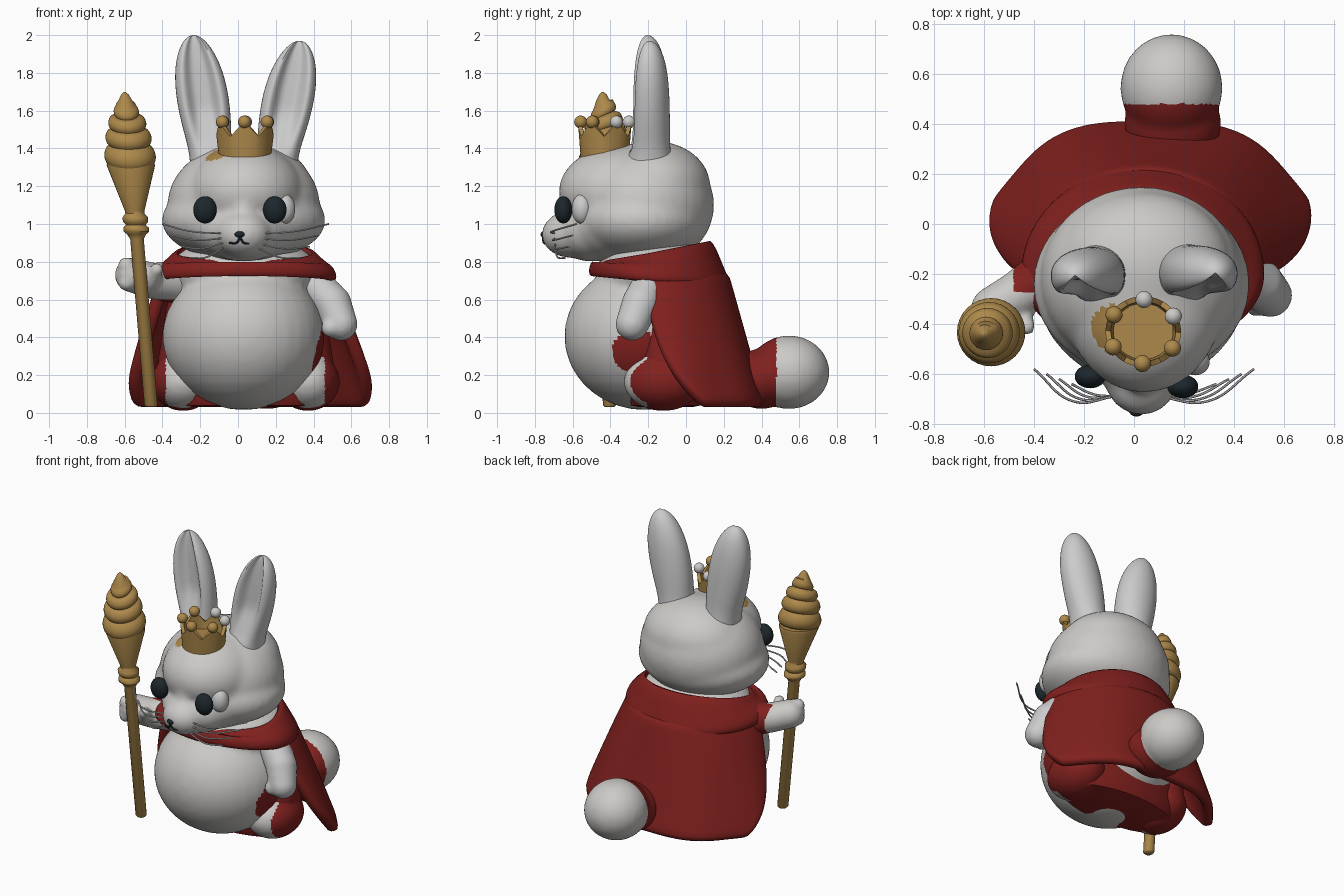
import bpy, bmesh, math
from math import sin, cos, pi, sqrt, radians
from mathutils import Vector, Matrix

if "Cube" in bpy.data.objects:
    bpy.data.objects.remove(bpy.data.objects["Cube"])


def material(name, rgb):
    m = bpy.data.materials.new(name)
    m.diffuse_color = (*rgb, 1)
    m.use_nodes = True
    m.node_tree.nodes["Principled BSDF"].inputs["Base Color"].default_value = m.diffuse_color
    return m


RED = material("red_cloth", (0.22, 0.015, 0.013))
GOLD = material("gold", (0.42, 0.25, 0.07))
BLACK = material("black", (0.012, 0.02, 0.025))
GREY = material("fur", (0.6, 0.59, 0.57))


def add(name, mesh, mat=None):
    ob = bpy.data.objects.new(name, mesh)
    bpy.context.collection.objects.link(ob)
    if mat:
        mesh.materials.append(mat)
    return ob


def bake(ob, angle=50):
    """Turn modifiers or a curve into a plain smooth-shaded mesh object."""
    bpy.context.view_layer.update()
    dg = bpy.context.evaluated_depsgraph_get()
    me = bpy.data.meshes.new_from_object(ob.evaluated_get(dg))
    name = ob.name
    bpy.data.objects.remove(ob)
    me.shade_smooth()
    me.set_sharp_from_angle(angle=radians(angle))
    return add(name, me)


def balls(name, items, mat=None):
    """Ellipsoids given as (centre, radii) in one mesh."""
    bm = bmesh.new()
    for c, r in items:
        r = (r, r, r) if isinstance(r, float) else r
        bmesh.ops.create_uvsphere(bm, u_segments=32, v_segments=18, radius=1,
                                  matrix=Matrix.Translation(c) @ Matrix.Diagonal((*r, 1)))
    me = bpy.data.meshes.new(name)
    bm.to_mesh(me)
    bm.free()
    me.shade_smooth()
    return add(name, me, mat)


def blob(name, items, voxel=0.02, smooth=6, mat2=None, test=None):
    """Ellipsoids fused into one soft form; faces passing the test get mat2."""
    ob = balls(name, items)
    m = ob.modifiers.new("fuse", 'REMESH')
    m.mode, m.voxel_size = 'VOXEL', voxel
    m = ob.modifiers.new("soften", 'SMOOTH')
    m.factor, m.iterations = 0.5, smooth
    ob = bake(ob, 80)
    if mat2:
        ob.data.materials.append(GREY)
        ob.data.materials.append(mat2)
        for p in ob.data.polygons:
            p.material_index = int(test(p.center))
    return ob


def chain(pts, n=6):
    """Fill in balls between (centre, radius) stations of a limb."""
    out = []
    for (a, ra), (b, rb) in zip(pts, pts[1:]):
        for i in range(n + 1):
            t = i / n
            out.append((Vector(a).lerp(Vector(b), t), ra + (rb - ra) * t))
    return out


def grid(name, rows, mat=None, wrap=True, wrap_rows=False, caps=False, thick=0, sub=0):
    """Skin a surface over rows of points."""
    bm = bmesh.new()
    vs = [[bm.verts.new(p) for p in row] for row in rows]
    n, k = len(vs), len(vs[0])
    for i in range(n if wrap_rows else n - 1):
        for j in range(k if wrap else k - 1):
            a, b = vs[i], vs[(i + 1) % n]
            bm.faces.new((a[j], a[(j + 1) % k], b[(j + 1) % k], b[j]))
    if caps:
        bm.faces.new(vs[0])
        bm.faces.new(vs[-1])
    bmesh.ops.recalc_face_normals(bm, faces=bm.faces[:])
    me = bpy.data.meshes.new(name)
    bm.to_mesh(me)
    bm.free()
    ob = add(name, me, mat)
    if thick:
        m = ob.modifiers.new("thickness", 'SOLIDIFY')
        m.thickness, m.offset = thick, 0
    if sub:
        ob.modifiers.new("round", 'SUBSURF').levels = sub
    return bake(ob)


def ring(c, rx, ry, n=32):
    return [(c[0] + rx * cos(2 * pi * j / n), c[1] + ry * sin(2 * pi * j / n), c[2]) for j in range(n)]


def strand(name, pts, r, mat=None):
    cu = bpy.data.curves.new(name, 'CURVE')
    cu.dimensions, cu.bevel_depth, cu.bevel_resolution, cu.use_fill_caps = '3D', r, 1, True
    sp = cu.splines.new('BEZIER')
    sp.bezier_points.add(len(pts) - 1)
    for b, p in zip(sp.bezier_points, pts):
        b.co, b.handle_left_type, b.handle_right_type = p, 'AUTO', 'AUTO'
    return bake(add(name, cu, mat))


# Torso and belly, with a red smear under the arm
blob("body", [((.03, -.22, .405), (.43, .425, .39)), ((.03, -.14, .74), (.4, .33, .2))], .022, 6,
     RED, lambda c: (c - Vector((.42, -.27, .33))).length < .12)

# Head with cheeks, forehead and snout; a gold smear beside the crown
blob("head", [((.03, -.22, 1.1), (.405, .37, .33)), ((.03, -.24, 1.02), (.435, .37, .22)),
              ((.04, -.33, 1.17), (.31, .345, .25)), ((.04, -.17, 1.2), (.35, .3, .24)),
              ((.03, -.4, .99), (.31, .24, .19)), ((.03, -.5, .96), (.23, .19, .16)),
              ((.03, -.52, 1.06), (.09, .16, .16)), ((.03, -.61, .945), (.15, .155, .125))],
     .018, 12, GOLD, lambda c: (c - Vector((-.08, -.42, 1.38))).length < .1)


# Ears: tapered lofts with a scooped front
def ear(name, base, tip):
    rows = []
    for i in range(26):
        t = sin(pi / 2 * min(i / 25, .985))
        c = Vector(base).lerp(Vector(tip), t)
        end = sqrt(1 - t ** 5)
        root = .03 * max(0, 1 - t / .25) ** 2
        w, d = (.092 + .05 * sin(pi * .78 * t)) * end + root, .11 * end + root
        row = []
        for j in range(48):
            a = 2 * pi * j / 48
            y = d * sin(a)
            if y < 0:
                y = -d * abs(sin(a)) ** .8
                y += .8 * d * math.exp(-(cos(a) / .55) ** 4) * min(1, max(0, t - .12) * 3)
            row.append((c.x + w * cos(a), c.y + y, c.z))
        rows.append(row)
    grid(name, rows, caps=True)


ear("ear_left", (-.13, -.2, 1.27), (-.235, -.205, 2.0))
ear("ear_right", (.19, -.195, 1.27), (.325, -.195, 1.97))

# Eyes, sockets, nose and mouth
for side, x, y in (("left", -.175, -.61), ("right", .195, -.65)):
    balls("eye_" + side, [((x, y, 1.075), (.062, .047, .072))], BLACK)
    balls("eye_socket_" + side, [((x + .05, -.55, 1.08), (.058, .055, .08))])
balls("nose", [((.01, -.75, .945), (.028, .02, .018))], BLACK)
for s in (-1, 1):
    strand("mouth", [(.01, -.757, .93), (.012 + s * .02, -.752, .9), (.015 + s * .06, -.73, .9)], .006, BLACK)

# Whiskers
for s in (-1, 1):
    for i in range(4):
        z = .95 - .025 * i
        x0, x1 = .01 + s * .09, .04 + s * (.44 - .05 * i)
        strand("whisker", [(x0, -.69, z), ((x0 + x1) / 2, -.71 + .01 * i, z + .01 - .02 * i),
                           (x1, -.58 - .02 * i, 1.0 - .06 * i)], .005)

# Arms: right hangs down, left bends up to the staff
blob("arm_right", chain([((.41, -.19, .67), .1), ((.5, -.24, .58), .1), ((.545, -.285, .47), .088)])
     + [((.49, -.32, .45), .05)], .014, 4)
blob("arm_left", chain([((-.34, -.2, .69), .11), ((-.46, -.28, .7), .095), ((-.56, -.34, .73), .092)])
     + chain([((-.46, -.35, .7), .05), ((-.43, -.41, .76), .035)])
     + [((-.59, -.385, .69 + .045 * i), .045) for i in range(3)],
     .014, 4, RED, lambda c: c.x > -.48 and c.y > -.27)

# Feet, inner robe and tail
for side, x in (("left", -.29), ("right", .37)):
    blob("foot_" + side, [((x, -.12, .165), (.17, .21, .155)), ((x, -.08, .28), (.13, .16, .15))],
         .018, 5, RED, lambda c: c.y > -.2 or abs(c.x - .04) > .42)
grid("inner_robe", [ring((.04, -.11, z), rx, ry) for z, rx, ry in
                    ((.03, .36, .14), (.04, .43, .19), (.09, .475, .21), (.3, .46, .22),
                     (.55, .42, .2), (.72, .38, .18))], RED, caps=True)
blob("tail", [((.15, .545, .215), (.205, .215, .195)), ((.155, .4, .18), (.195, .17, .16))],
     .018, 6, RED, lambda c: c.y < .48)

# Cape: flaring sheet open at the front
rows = []
for i in range(13):
    t = i / 12
    a0 = radians(-8 + 26 * t ** 4)
    rx, ry = .41 + .235 * t ** .85, .38 + .055 * t
    row = []
    for j in range(33):
        a = a0 + (pi - 2 * a0) * j / 32
        fold = 1 + .03 * t * cos(6 * a)
        row.append((.04 + .03 * t + rx * fold * cos(a), -.19 + .155 * t + ry * fold * sin(a), .74 - .71 * t))
    rows.append(row)
grid("cape", rows, RED, wrap=False, thick=.07, sub=1)

# Collar: sloped band with a rolled lower lip
rows = []
for j in range(48):
    a = 2 * pi * j / 48
    s = sin(a)
    ry = .41 if s > 0 else .3
    top = .84 + (.065 if s > 0 else .04) * s
    low = .72 - .03 * s
    prof = ((.74, top), (.8, top + .015), (.88, top - .03), (.99, low + .065), (1.05, low + .02),
            (1.05, low - .02), (.98, low - .035), (.86, low + .02), (.74, low + .06))
    rows.append([(.035 + .465 * k * cos(a), -.2 + ry * k * s, z) for k, z in prof])
grid("collar", rows, RED, wrap_rows=True, sub=1)


# Staff: one turned profile, then a swirl of stacked rolls, leaning outward
def axis(z):
    t = (z - .03) / 1.67
    return (-.46 - .14 * t, -.405 - .035 * t, z)


rod = [(.03, .025), (.04, .035), (.92, .036), (.945, .05), (.96, .068), (.98, .068), (.995, .052),
       (1.01, .066), (1.035, .068), (1.055, .05), (1.07, .052), (1.31, .128), (1.325, .125)]
grid("staff", [ring(axis(z), r, r) for z, r in rod], GOLD, caps=True)
swirl = []
for z0, z1, r in ((1.315, 1.42, .142), (1.42, 1.505, .128), (1.505, 1.575, .106), (1.575, 1.63, .072)):
    for k in range(8):
        u = k / 8
        swirl.append((z0 + (z1 - z0) * u, r * (.84 + .16 * sin(pi * u) ** .7) - .012 * u))
swirl += [(1.635, .05), (1.655, .036), (1.685, .02), (1.7, .004)]
rows = []
for z, r in swirl:
    c = axis(z)
    rows.append([(p[0], p[1], p[2] + .025 * sin(2 * pi * j / 32) * (z < 1.64))
                 for j, p in enumerate(ring(c, r, r))])
grid("staff_swirl", rows, GOLD, caps=True)

# Crown: zigzag band, floor and ball tips
cc = Vector((.037, -.43, 1.34))
rows = []
for v in range(5):
    u = v / 4
    row = []
    for j in range(72):
        tri = abs((j % 12) / 6 - 1)
        h = .125 + .075 * tri
        r = .125 + .015 * u
        row.append((cc.x + r * cos(2 * pi * j / 72 + .5), cc.y + r * .93 * sin(2 * pi * j / 72 + .5), cc.z + h * u))
    rows.append(row)
grid("crown_band", rows, GOLD, thick=.022)
grid("crown_floor", [ring((cc.x, cc.y, z), .12, .112) for z in (1.3, 1.42)], GOLD, caps=True)
for k in range(6):
    a = k * pi / 3 + .5
    balls("crown_ball", [((cc.x + .137 * cos(a), cc.y + .128 * sin(a), 1.54), .034)],
          GREY if k in (0, 1) else GOLD)
